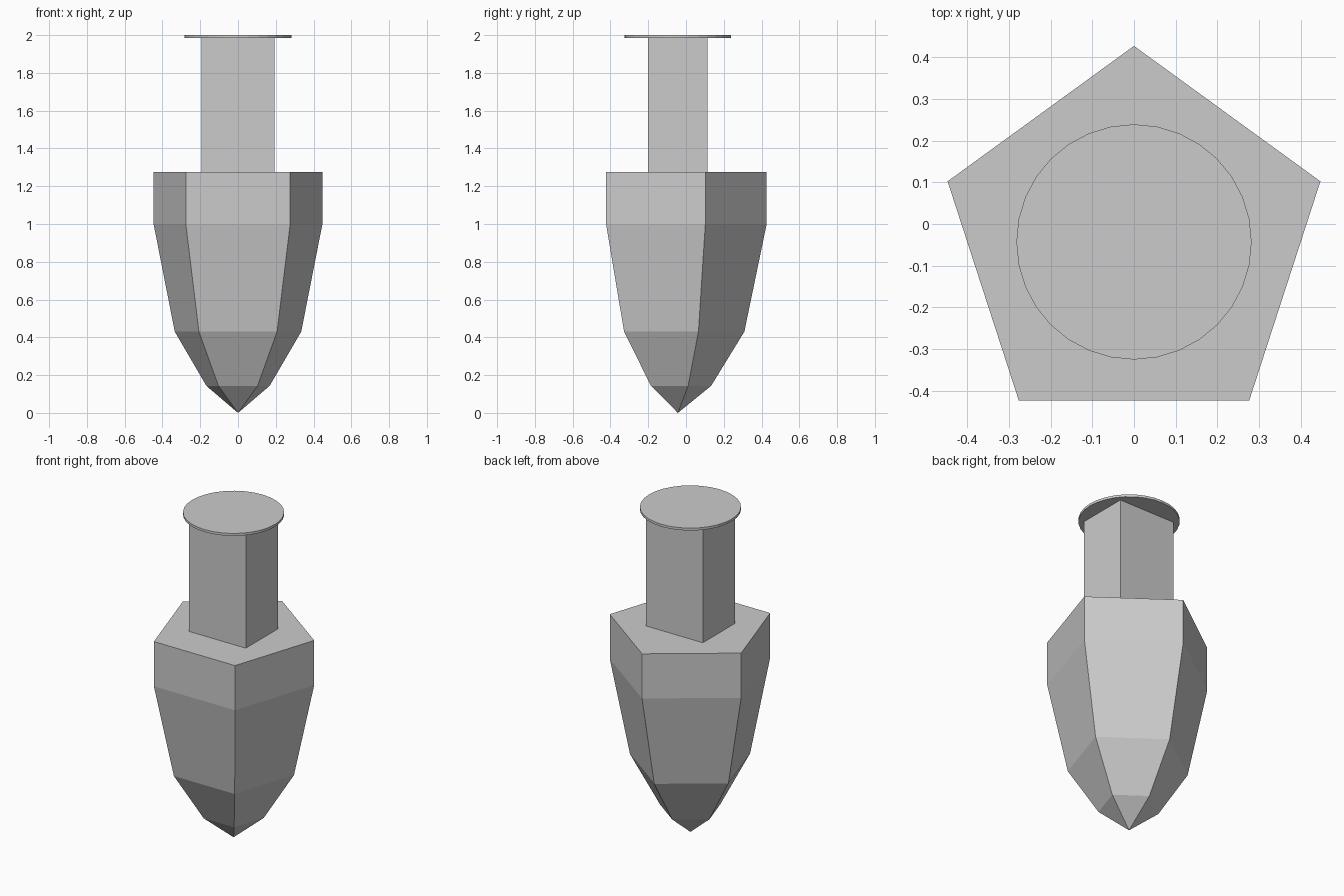
import bpy, bmesh, math

if "Cube" in bpy.data.objects:
    bpy.data.objects.remove(bpy.data.objects["Cube"])

AXIS_Y = -0.043  # shared vertical axis of all parts


def finish(name, bm):
    bmesh.ops.recalc_face_normals(bm, faces=bm.faces)
    mesh = bpy.data.meshes.new(name)
    bm.to_mesh(mesh)
    bm.free()
    obj = bpy.data.objects.new(name, mesh)
    bpy.context.collection.objects.link(obj)
    return obj


# Pentagonal body: rings stacked from a pointed tip up to a flat top
bm = bmesh.new()
tip = bm.verts.new((0, AXIS_Y, 0))
rings = []
for radius, z in [(0.176, 0.143), (0.352, 0.43), (0.47, 1.0), (0.47, 1.275)]:
    angles = [math.pi / 2 + i * math.tau / 5 for i in range(5)]
    rings.append([bm.verts.new((radius * math.cos(a), AXIS_Y + radius * math.sin(a), z))
                  for a in angles])
for i in range(5):
    j = (i + 1) % 5
    bm.faces.new((tip, rings[0][j], rings[0][i]))
    for low, high in zip(rings, rings[1:]):
        bm.faces.new((low[i], low[j], high[j], high[i]))
bm.faces.new(rings[-1])
finish("body", bm)

# Rectangular stem
bm = bmesh.new()
bmesh.ops.create_cube(bm, size=1)
stem = finish("stem", bm)
stem.scale = (0.388, 0.314, 0.715)
stem.location = (0, AXIS_Y - 0.001, 1.275 + 0.715 / 2)

# Thin round cap
bm = bmesh.new()
bmesh.ops.create_cone(bm, cap_ends=True, segments=32,
                      radius1=0.282, radius2=0.282, depth=0.015)
cap = finish("cap", bm)
cap.location = (0, AXIS_Y, 1.9925)
